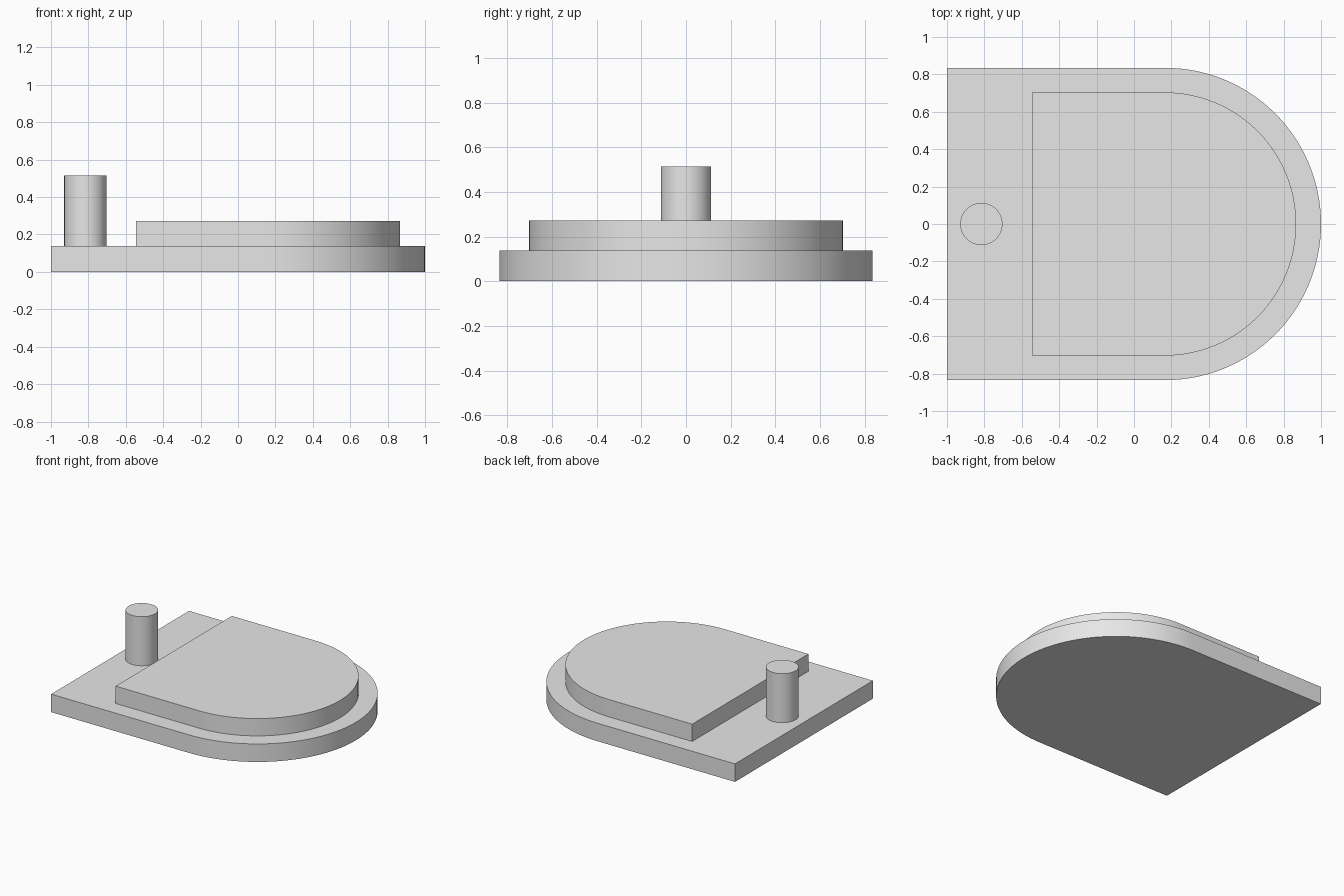
import bpy
import bmesh
from math import pi, sin, cos, radians

default_cube = bpy.data.objects.get("Cube")
if default_cube:
    bpy.data.objects.remove(default_cube, do_unlink=True)

grey = bpy.data.materials.new("light grey")
grey.use_nodes = True
grey.diffuse_color = (0.8, 0.8, 0.8, 1)
grey.node_tree.nodes["Principled BSDF"].inputs["Base Color"].default_value = (0.8, 0.8, 0.8, 1)


def extruded(name, outline, bottom, top):
    """Solid from a counter-clockwise outline, with smooth curved sides."""
    bm = bmesh.new()
    base = bm.faces.new([bm.verts.new((x, y, bottom)) for x, y in outline])
    result = bmesh.ops.extrude_face_region(bm, geom=[base], use_keep_orig=True)
    for v in result["geom"]:
        if isinstance(v, bmesh.types.BMVert):
            v.co.z = top
    bmesh.ops.recalc_face_normals(bm, faces=bm.faces)
    mesh = bpy.data.meshes.new(name)
    bm.to_mesh(mesh)
    bm.free()
    mesh.materials.append(grey)
    obj = bpy.data.objects.new(name, mesh)
    bpy.context.collection.objects.link(obj)
    bpy.ops.object.select_all(action="DESELECT")
    obj.select_set(True)
    bpy.context.view_layer.objects.active = obj
    bpy.ops.object.shade_smooth_by_angle(angle=radians(30))
    return obj


def arc(cx, radius, start, end, steps):
    angles = [start + (end - start) * i / steps for i in range(steps + 1)]
    return [(cx + radius * cos(a), radius * sin(a)) for a in angles]


def d_shape(back, cx, radius):
    """Straight-backed outline with a half-round end towards +x."""
    return [(back, radius), (back, -radius)] + arc(cx, radius, -pi / 2, pi / 2, 64)


# Base, raised step and upright post
extruded("base_plate", d_shape(-1, 0.165, 0.835), 0, 0.138)
extruded("raised_plate", d_shape(-0.545, 0.163, 0.704), 0.138, 0.271)
extruded("post", arc(-0.816, 0.113, 0, 2 * pi, 64)[:-1], 0.138, 0.514)
